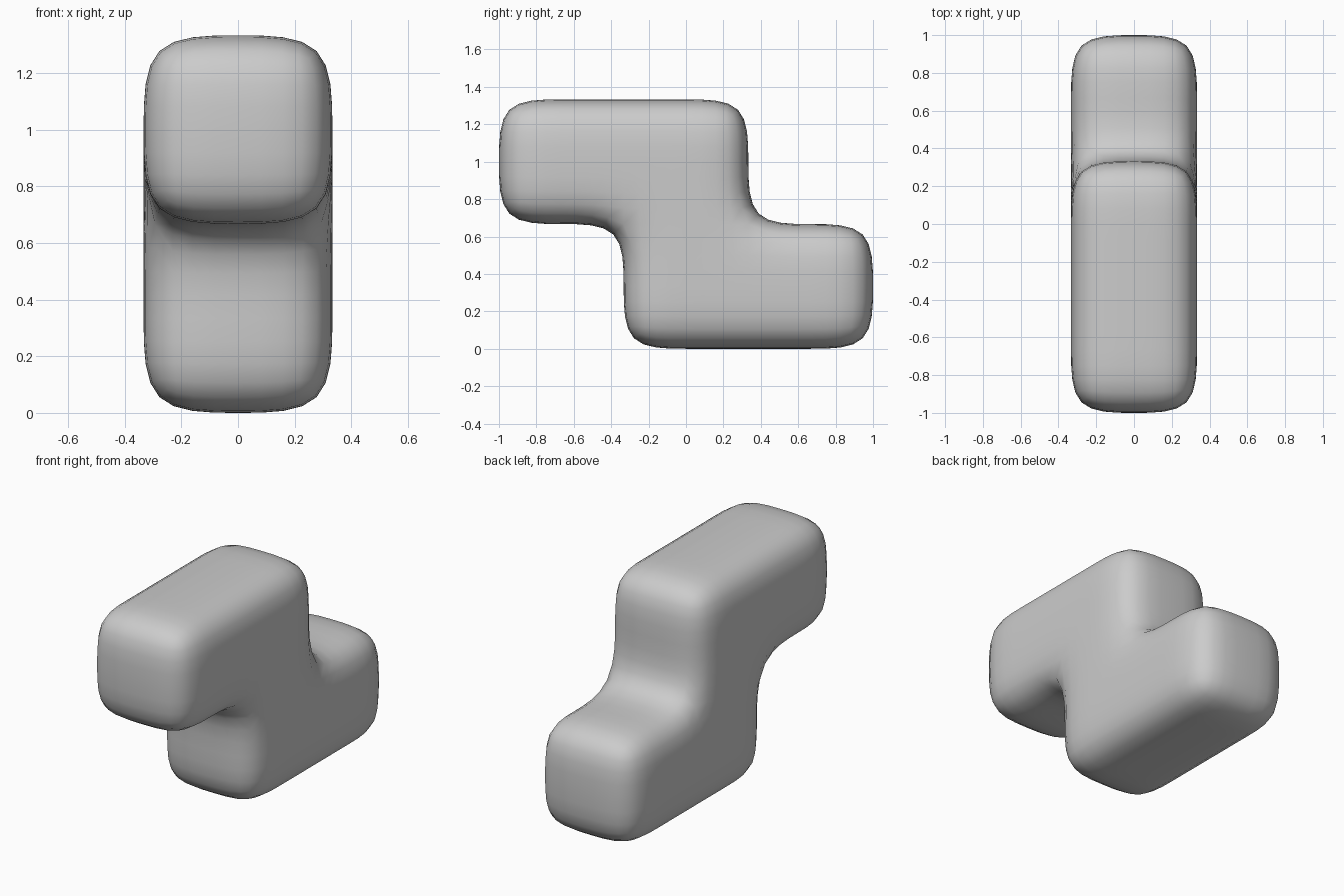
import bpy, bmesh

if "Cube" in bpy.data.objects:
    bpy.data.objects.remove(bpy.data.objects["Cube"])

C = 2 / 3      # size of one block
H = C / 2      # control cage spacing: two cells per block

# Z-shaped stack: filled cage cells (i along y, k along z), two deep in x
blocks = [(0, 1), (1, 1), (1, 0), (2, 0)]
cells = {(x, 2 * i + a, 2 * k + b)
         for i, k in blocks for x in (0, 1) for a in (0, 1) for b in (0, 1)}

bm = bmesh.new()
verts = {}

def vert(p):
    if p not in verts:
        verts[p] = bm.verts.new((p[0] * H - H, p[1] * H - 1, p[2] * H))
    return verts[p]

# Outer skin: one quad for every cell side that has no neighbour
for cell in cells:
    for axis in range(3):
        for side in (0, 1):
            n = list(cell)
            n[axis] += 2 * side - 1
            if tuple(n) in cells:
                continue
            u, v = (axis + 1) % 3, (axis + 2) % 3
            quad = []
            for du, dv in ((0, 0), (1, 0), (1, 1), (0, 1)):
                p = list(cell)
                p[axis] += side
                p[u] += du
                p[v] += dv
                quad.append(vert(tuple(p)))
            bm.faces.new(quad if side else quad[::-1])

bmesh.ops.recalc_face_normals(bm, faces=bm.faces)
for f in bm.faces:
    f.smooth = True
mesh = bpy.data.meshes.new("z_block")
bm.to_mesh(mesh)
bm.free()

# Soft rounded body
body = bpy.data.objects.new("z_block", mesh)
bpy.context.collection.objects.link(body)
sub = body.modifiers.new("rounding", "SUBSURF")
sub.levels = sub.render_levels = 2
